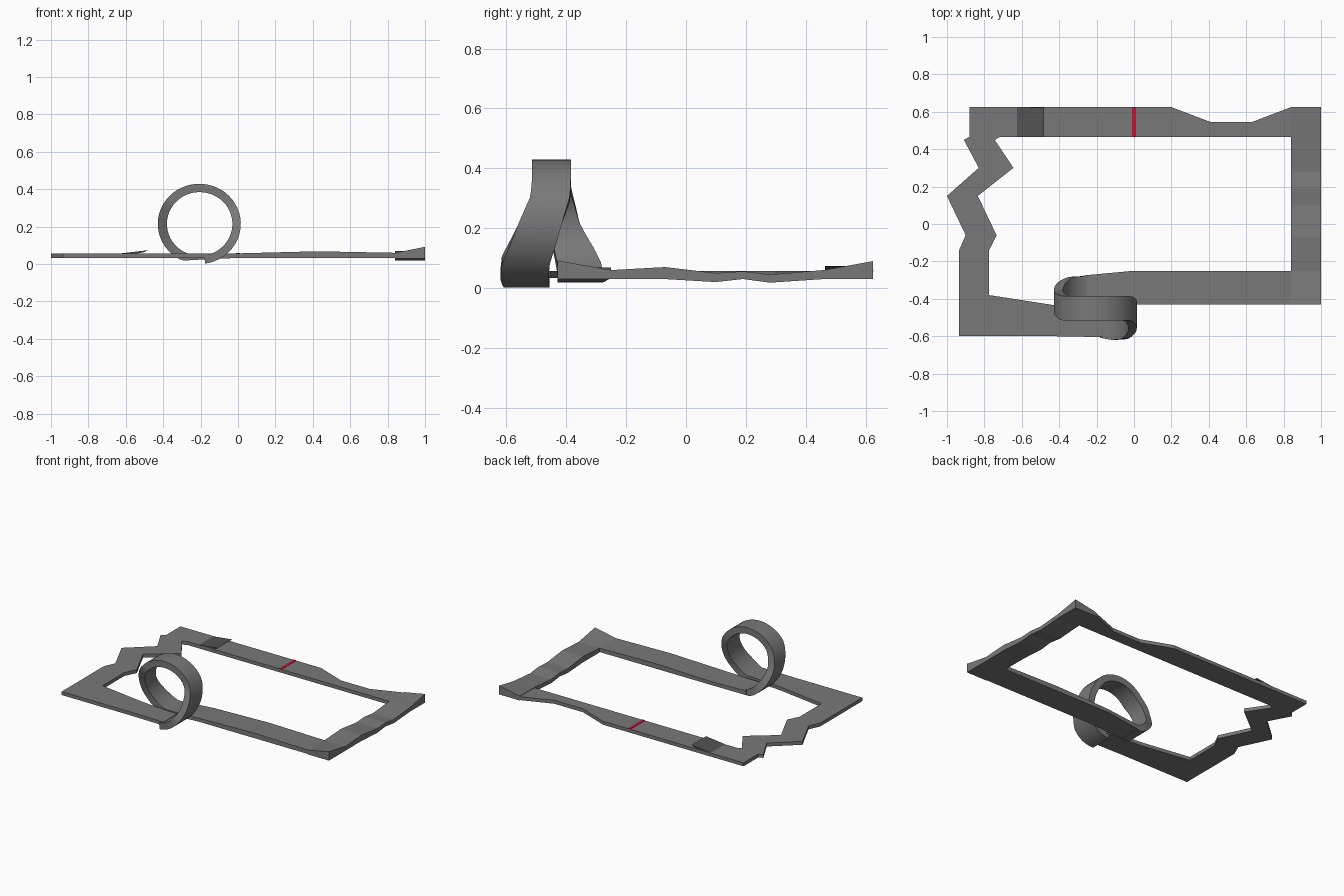
import bpy
import bmesh
import math

default_cube = bpy.data.objects.get("Cube")
if default_cube:
    bpy.data.objects.remove(default_cube, do_unlink=True)


def make_material(name, red, green, blue):
    material = bpy.data.materials.new(name)
    material.use_nodes = True
    colour = (red, green, blue, 1)
    material.diffuse_color = colour
    material.node_tree.nodes["Principled BSDF"].inputs["Base Color"].default_value = colour
    return material


asphalt = make_material("asphalt grey", .19, .19, .19)
ramp_grey = make_material("ramp dark grey", .085, .085, .085)
line_red = make_material("line red", .6, .005, .035)


def ribbon(name, sections, material, smooth=False):
    """Solid strip bridged through four-cornered sections."""
    bm = bmesh.new()
    rings = [[bm.verts.new(point) for point in section] for section in sections]
    for ring, following in zip(rings, rings[1:]):
        for i in range(4):
            j = (i + 1) % 4
            bm.faces.new((ring[i], ring[j], following[j], following[i]))
    bm.faces.new(rings[0][::-1])
    bm.faces.new(rings[-1])
    bmesh.ops.recalc_face_normals(bm, faces=bm.faces)
    mesh = bpy.data.meshes.new(name)
    bm.to_mesh(mesh)
    bm.free()
    mesh.materials.append(material)
    obj = bpy.data.objects.new(name, mesh)
    bpy.context.collection.objects.link(obj)
    if smooth:
        bpy.ops.object.select_all(action="DESELECT")
        obj.select_set(True)
        bpy.context.view_layer.objects.active = obj
        bpy.ops.object.shade_smooth_by_angle(angle=math.radians(35))
    return obj


ROAD_TOP, ROAD_BASE = .057, .033


def section(ax, ay, bx, by, top_a=ROAD_TOP, top_b=None, base=ROAD_BASE):
    """Cross-section between edge a and edge b of the road."""
    top_b = top_a if top_b is None else top_b
    return [(ax, ay, top_a), (bx, by, top_b), (bx, by, base), (ax, ay, base)]


# Back straight with its narrowed stretch
BACK_IN = .465
back_edge = [(-.88, .625), (.2, .625), (.41, .545), (.63, .545), (.84, .625)]
ribbon("back_straight",
       [section(x, BACK_IN, x, y) for x, y in back_edge], asphalt)

# Bumpy right side with banked corners: y, outer top, base
bumps = [(-.43, .092, .03), (-.25, .06, .03), (-.07, .07, .03), (.1, .05, .02),
         (.19, .056, .03), (.28, .045, .018), (.46, .06, .03), (.625, .09, .03)]
ribbon("bumpy_side",
       [section(.84, y, 1, y, min(top, .07) if abs(y) < .4 else .06, top, base)
        for y, top, base in bumps], asphalt)

# Zigzag left side: y, outer x, road width
zigzag = [(.466, -.88, .165), (.45, -.91, .165), (.3, -.83, .185), (.15, -1, .165),
          (-.06, -.9, .165), (-.14, -.935, .16), (-.6, -.935, .16)]
ribbon("zigzag_side",
       [section(x, y, x + width, y) for y, x, width in zigzag], asphalt)

# Straight leading into the loop, narrowing along its inner edge
ribbon("loop_entry",
       [section(-.775, -.6, -.775, -.38),
        section(-.42, -.6, -.42, -.435),
        section(-.15, -.605, -.15, -.455)], asphalt)

# Straight leaving the loop, with a low crest
ribbon("loop_exit",
       [section(-.27, -.43, -.27, -.275, .05, base=.02),
        section(0, -.43, 0, -.25),
        section(.42, -.43, .42, -.25, .068),
        section(.84, -.43, .84, -.25, .06)], asphalt)

# Loop: angle from the bottom, front edge y, back edge y
drift = [(0, -.605, -.455), (30, -.62, -.46), (52, -.615, -.455), (90, -.56, -.415),
         (115, -.52, -.388), (130, -.515, -.385), (235, -.515, -.385), (270, -.47, -.355),
         (300, -.44, -.305), (320, -.43, -.283), (360, -.43, -.275)]


def loop_edges(angle):
    for (a, front_a, back_a), (b, front_b, back_b) in zip(drift, drift[1:]):
        if angle <= b:
            t = (angle - a) / (b - a)
            return front_a + t * (front_b - front_a), back_a + t * (back_b - back_a)


def loop_section(angle):
    front, back = loop_edges(angle)
    sine, cosine = math.sin(math.radians(angle)), math.cos(math.radians(angle))
    outer_x, outer_z = -.207 + .222 * sine, .2145 * (1 - cosine)
    inner_x, inner_z = -.205 + .175 * sine, .2145 - .17 * cosine
    if angle > 270:
        outer_z = max(outer_z, .018)
    return [(inner_x, front, inner_z), (inner_x, back, inner_z),
            (outer_x, back, outer_z), (outer_x, front, outer_z)]


STEPS = 48
START, END = 8, 346
ribbon("loop",
       [loop_section(START + (END - START) * i / STEPS) for i in range(STEPS + 1)],
       asphalt, smooth=True)

# Jump ramp on the back straight
ribbon("jump_ramp",
       [[(-.625, y, ROAD_TOP), (-.48, y, .074), (-.5, y, .064), (-.54, y, .056)]
        for y in (BACK_IN, .622)], ramp_grey)

# Painted start line
ribbon("start_line",
       [section(x, BACK_IN - .001, x, .626, ROAD_TOP + .002, base=ROAD_TOP - .001)
        for x in (-.01, .01)], line_red)
